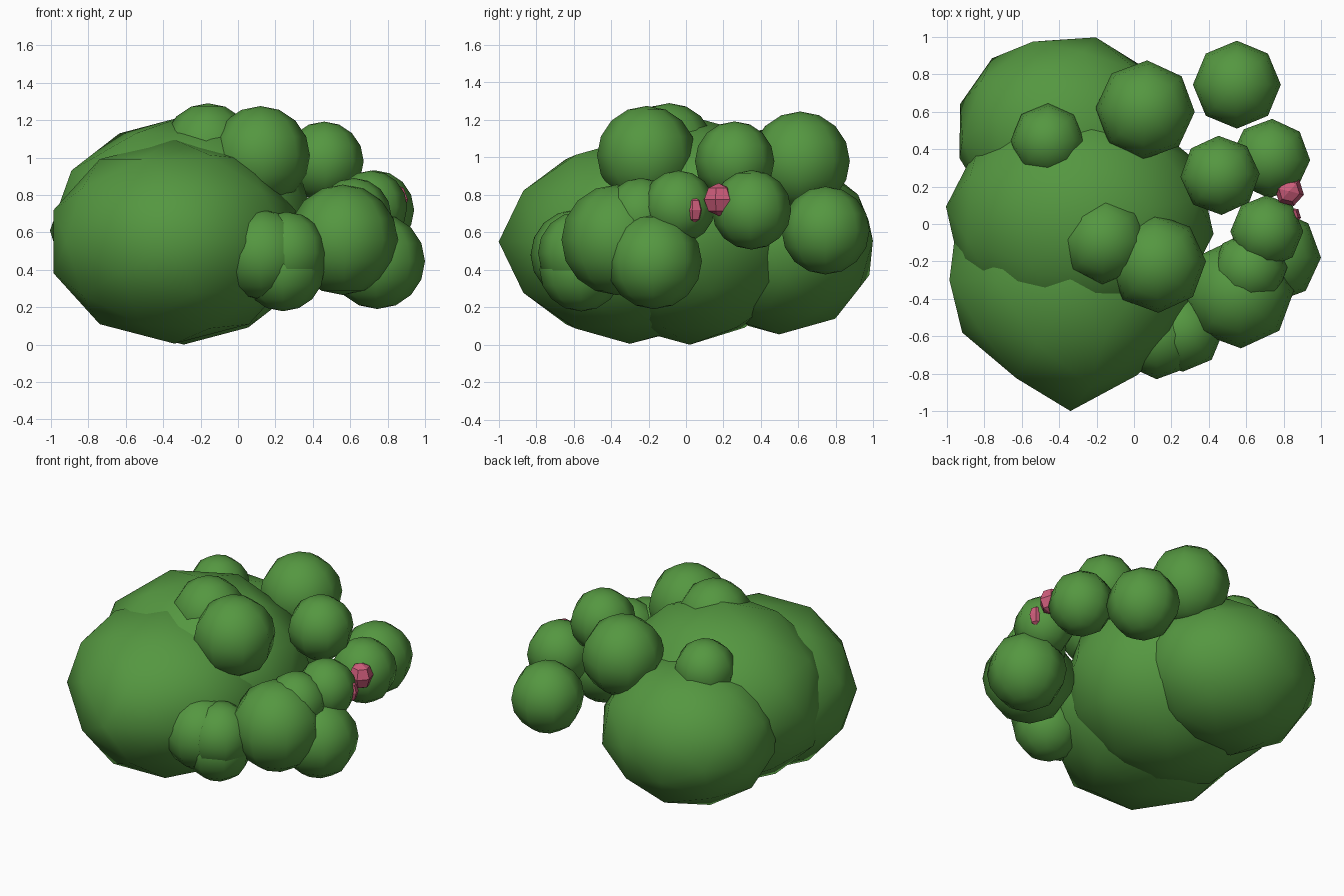
import bpy, math

if "Cube" in bpy.data.objects:
    bpy.data.objects.remove(bpy.data.objects["Cube"])

def material(name, rgb):
    m = bpy.data.materials.new(name)
    m.diffuse_color = (*rgb, 1)
    m.use_nodes = True
    m.node_tree.nodes["Principled BSDF"].inputs["Base Color"].default_value = m.diffuse_color
    return m

green = material("leaf green", (0.09, 0.31, 0.052))
pink = material("blossom pink", (0.62, 0.11, 0.20))

def finish(ob, name, scale, rot, mat, angle):
    ob.name = name
    ob.scale = scale
    ob.rotation_euler = rot
    bpy.ops.object.transform_apply(location=False, rotation=True, scale=False)
    ob.data.materials.append(mat)
    if angle:
        bpy.ops.object.shade_smooth_by_angle(angle=math.radians(angle))

def mass(name, loc, radii, rot, pinch=0.0):
    # coarse ball, turned first and then stretched along the world axes
    bpy.ops.mesh.primitive_ico_sphere_add(subdivisions=2, radius=1, location=loc)
    ob = bpy.context.object
    finish(ob, name, (1, 1, 1), rot, green, 40)
    ob.scale = radii
    # pull the front flanks back so the front comes to a blunt point
    for v in ob.data.vertices:
        v.co.y += pinch * abs(v.co.x) * max(0, -v.co.y)

def puff(name, loc, r, turn=0.0):
    bpy.ops.mesh.primitive_uv_sphere_add(segments=8, ring_count=8, radius=1, location=loc)
    finish(bpy.context.object, name, (r, r, r), (0, 0, turn), green, 60)

# Large foliage masses
mass("middle_foliage", (-0.29, 0.02, 0.61), (0.72, 0.64, 0.61), (0, 0, 0.2))
mass("front_foliage", (-0.34, -0.30, 0.55), (0.68, 0.70, 0.545), (math.pi / 2, 0, 0), 0.28)
mass("back_foliage", (-0.37, 0.49, 0.53), (0.59, 0.53, 0.48), (0.3, 0.3, 0.4))

# Small leaf puffs: x, y, z, radius
puffs = [
    (0.06, 0.61, 0.98, 0.265), (0.55, 0.745, 0.61, 0.235),
    (0.46, 0.26, 0.98, 0.212), (0.73, 0.35, 0.72, 0.212),
    (0.71, -0.04, 0.735, 0.195), (0.12, -0.21, 1.01, 0.265),
    (-0.16, -0.09, 1.05, 0.24), (-0.46, 0.445, 0.955, 0.20),
    (0.56, -0.37, 0.56, 0.295), (0.745, -0.17, 0.445, 0.255),
    (0.24, -0.56, 0.40, 0.222), (0.62, -0.24, 0.69, 0.20),
    (0.13, -0.59, 0.48, 0.24), (0.26, -0.57, 0.49, 0.22),
]
for i, (x, y, z, r) in enumerate(puffs):
    puff(f"leaf_puff_{i + 1}", (x, y, z), r, 0.04 * (i % 3 - 1))

# Pink blossoms: small faceted balls
for i, (loc, radii) in enumerate([((0.83, 0.175, 0.775), (0.08, 0.082, 0.088)),
                                  ((0.84, 0.042, 0.72), (0.055, 0.048, 0.072))]):
    bpy.ops.mesh.primitive_uv_sphere_add(segments=6, ring_count=4, radius=1, location=loc)
    finish(bpy.context.object, f"blossom_{i + 1}", radii, (0, 0, 0.3), pink, 0)
